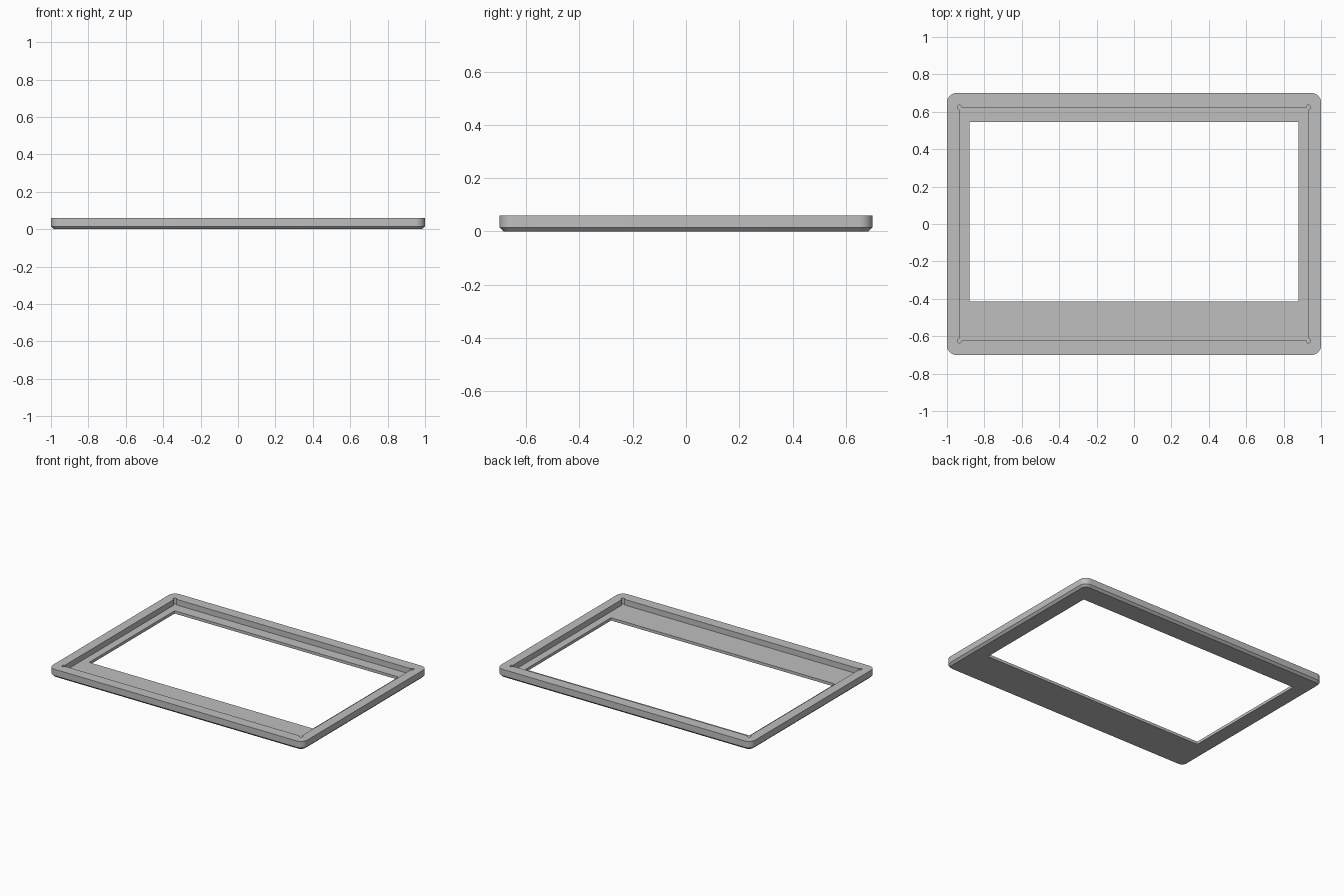
import bpy, bmesh
from math import pi, sin, cos

cube = bpy.data.objects.get("Cube")
if cube:
    bpy.data.objects.remove(cube, do_unlink=True)

HALF_X, HALF_Y, HEIGHT = 1.0, 0.70, 0.06
FLOOR, CHAMFER, RADIUS = 0.02, 0.015, 0.05
RECESS_X, RECESS_Y = 0.933, 0.624

grey = bpy.data.materials.new("plain grey")
grey.use_nodes = True
colour = (0.52, 0.52, 0.52, 1)
grey.diffuse_color = colour
grey.node_tree.nodes["Principled BSDF"].inputs["Base Color"].default_value = colour


def rounded_ring(bm, inset, z, steps=8):
    """Rounded rectangle of vertices, going round from the +x +y corner."""
    r = RADIUS - inset
    ring = []
    for q, (sx, sy) in enumerate([(1, 1), (-1, 1), (-1, -1), (1, -1)]):
        for i in range(steps + 1):
            a = (q + i / steps) * pi / 2
            ring.append(bm.verts.new((sx * (HALF_X - RADIUS) + r * cos(a),
                                      sy * (HALF_Y - RADIUS) + r * sin(a), z)))
    return ring


def make_object(name, bm):
    bmesh.ops.recalc_face_normals(bm, faces=bm.faces)
    mesh = bpy.data.meshes.new(name)
    bm.to_mesh(mesh)
    bm.free()
    ob = bpy.data.objects.new(name, mesh)
    bpy.context.collection.objects.link(ob)
    mesh.materials.append(grey)
    return ob


def box_cutter(name, x0, x1, y0, y1, z0, z1):
    bm = bmesh.new()
    bmesh.ops.create_cube(bm, size=1)
    for v in bm.verts:
        v.co = ((x0 + x1) / 2 + v.co.x * (x1 - x0),
                (y0 + y1) / 2 + v.co.y * (y1 - y0),
                (z0 + z1) / 2 + v.co.z * (z1 - z0))
    return make_object(name, bm)


def round_cutter(name, x, y, radius, z0, z1):
    bm = bmesh.new()
    bmesh.ops.create_cone(bm, cap_ends=True, segments=16, radius1=radius,
                          radius2=radius, depth=z1 - z0)
    bmesh.ops.translate(bm, verts=bm.verts, vec=(x, y, (z0 + z1) / 2))
    return make_object(name, bm)


# Outer slab with rounded corners and a chamfered lower edge
bm = bmesh.new()
rings = [rounded_ring(bm, CHAMFER, 0), rounded_ring(bm, 0, CHAMFER),
         rounded_ring(bm, 0, HEIGHT)]
for low, high in zip(rings, rings[1:]):
    for i in range(len(low)):
        j = (i + 1) % len(low)
        bm.faces.new((low[i], low[j], high[j], high[i]))
bm.faces.new(rings[0])
bm.faces.new(rings[-1])
frame = make_object("bezel_frame", bm)

# Panel recess, corner reliefs and the off-centre window
cutters = [box_cutter("recess_cutter", -RECESS_X, RECESS_X, -RECESS_Y,
                      RECESS_Y, FLOOR, 0.2),
           box_cutter("window_cutter", -0.88, 0.88, -0.415, 0.545, -0.1, 0.3)]
for sx in (-1, 1):
    for sy in (-1, 1):
        cutters.append(round_cutter("corner_relief_cutter", sx * RECESS_X,
                                    sy * RECESS_Y, 0.012, FLOOR, 0.25))

bpy.ops.object.select_all(action="DESELECT")
bpy.context.view_layer.objects.active = frame
frame.select_set(True)
for cutter in cutters:
    cutter.hide_render = True
    mod = frame.modifiers.new("cut", "BOOLEAN")
    mod.operation = "DIFFERENCE"
    mod.solver = "EXACT"
    mod.object = cutter
    bpy.ops.object.modifier_apply(modifier=mod.name)
    bpy.data.objects.remove(cutter, do_unlink=True)

bpy.ops.object.shade_smooth_by_angle(angle=pi / 6)
